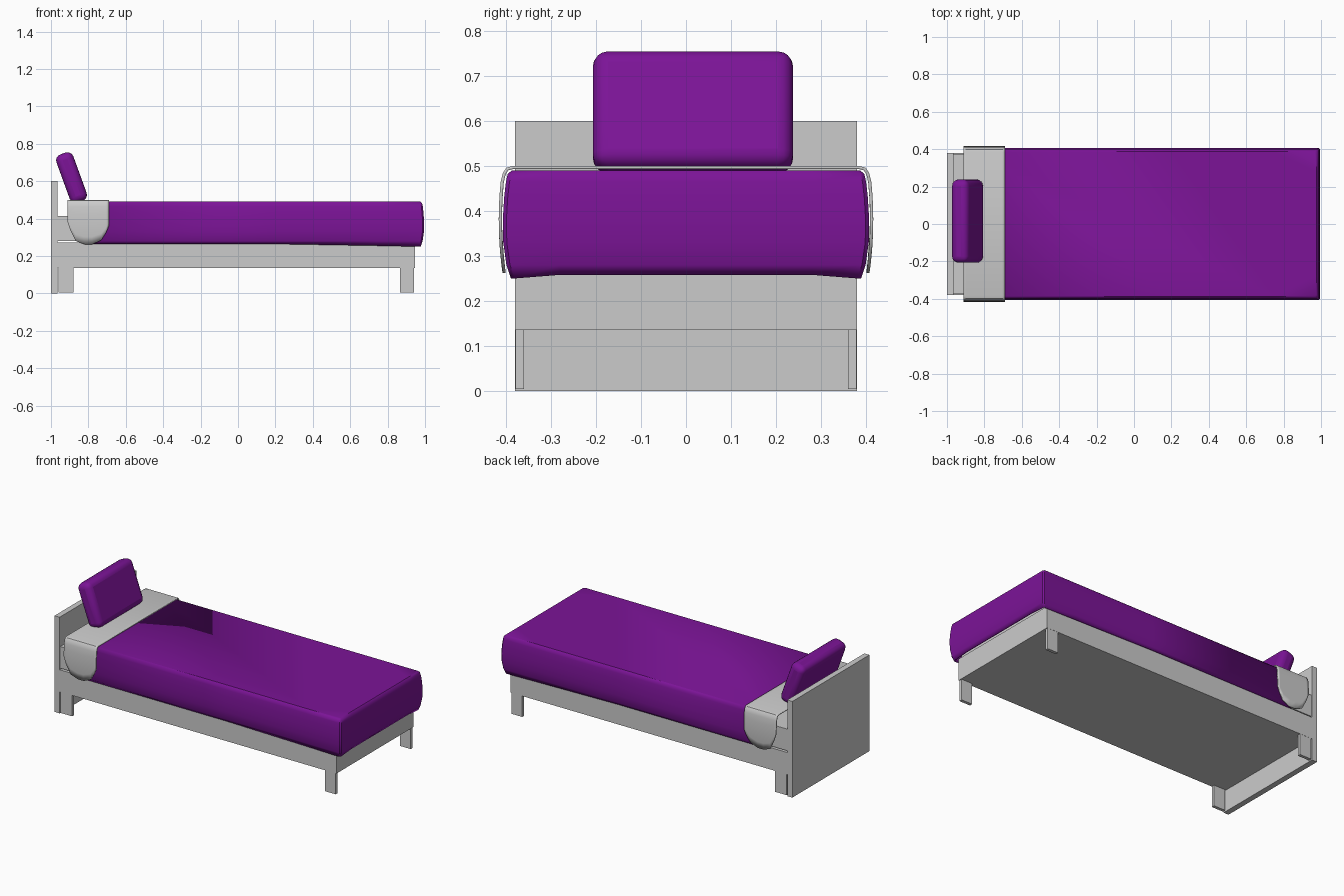
import bpy, bmesh, math

if "Cube" in bpy.data.objects:
    bpy.data.objects.remove(bpy.data.objects["Cube"])

purple = bpy.data.materials.new("purple_fabric")
purple.diffuse_color = (0.2, 0.007, 0.31, 1)
purple.use_nodes = True
purple.node_tree.nodes["Principled BSDF"].inputs["Base Color"].default_value = purple.diffuse_color


def box(name, x, y, z):
    """Box from (min, max) ranges."""
    lo, hi = zip(x, y, z)
    bpy.ops.mesh.primitive_cube_add(size=1, location=[(a + b) / 2 for a, b in zip(lo, hi)])
    ob = bpy.context.object
    ob.name = name
    ob.scale = [b - a for a, b in zip(lo, hi)]
    bpy.ops.object.transform_apply(location=False, rotation=False, scale=True)
    return ob


def smooth(ob, angle=40):
    bpy.ops.object.select_all(action='DESELECT')
    ob.select_set(True)
    bpy.context.view_layer.objects.active = ob
    bpy.ops.object.shade_smooth_by_angle(angle=math.radians(angle))


def cloth(name, rows, thickness, cap_last=False):
    """Skin rows of points into a sheet, then give it inward thickness."""
    bm = bmesh.new()
    vs = [[bm.verts.new(p) for p in r] for r in rows]
    for a, b in zip(vs, vs[1:]):
        for i in range(len(a) - 1):
            bm.faces.new((a[i], a[i + 1], b[i + 1], b[i]))
    if cap_last:
        bm.faces.new(vs[-1])
    bm.normal_update()
    # normals must point upward on the top faces
    if sum(f.normal.z * f.calc_area() for f in bm.faces) < 0:
        bmesh.ops.reverse_faces(bm, faces=bm.faces)
    me = bpy.data.meshes.new(name)
    bm.to_mesh(me)
    bm.free()
    ob = bpy.data.objects.new(name, me)
    bpy.context.collection.objects.link(ob)
    smooth(ob)
    mod = ob.modifiers.new("thickness", 'SOLIDIFY')
    mod.thickness = thickness
    mod.offset = -1
    return ob


# Wooden frame, headboard and thin corner legs
box("headboard", (-1.0, -0.965), (-0.38, 0.38), (0, 0.6))
box("bed_frame", (-0.965, 0.945), (-0.38, 0.38), (0.135, 0.272))
for end, x in (("head", (-0.96, -0.88)), ("foot", (0.865, 0.94))):
    for side, y in (("front", (-0.379, -0.36)), ("back", (0.36, 0.379))):
        box(f"{end}_{side}_leg", x, y, (0.004, 0.135))

# Mattress, mostly hidden under the covers
box("mattress", (-0.965, 0.93), (-0.375, 0.375), (0.28, 0.415))

# Blanket: U-shaped rings rising to a flat top, open below and at the head
levels = [(0.25, 0.018), (0.28, 0.008), (0.33, 0.001), (0.38, 0.0), (0.43, 0.003),
          (0.465, 0.007), (0.482, 0.011), (0.490, 0.020)]
rings = []
for k, (z, inset) in enumerate(levels):
    w, x1, r = 0.407 - inset, 0.995 - inset, 0.008
    path = [(-0.80, -w), (0.2, -w), (0.75, -w), (x1 - r, -w), (x1, r - w), (x1, -0.28),
            (x1, 0.28), (x1, w - r), (x1 - r, w), (0.75, w), (0.2, w), (-0.80, w)]
    ring = []
    for x, y in path:
        hem = z
        if k == 0:  # hem rises toward the head and in the middle of the foot end
            hem += 0.014 * min(1, (0.98 - x) / 0.7) if x < 0.9 else 0
            hem += 0.008 if abs(y) < 0.3 else 0
        ring.append((x, y, hem))
    rings.append(ring)
blanket = cloth("blanket", rings, 0.008, cap_last=True)
blanket.data.materials.append(purple)

# Turned-down sheet: strips across the bed with rounded hanging flaps
stations = [(-0.912, 0.385), (-0.897, 0.34), (-0.868, 0.28), (-0.82, 0.262),
            (-0.78, 0.262), (-0.73, 0.285), (-0.705, 0.325), (-0.69, 0.36)]
rows = []
for x, hem in stations:
    half = []
    for i in range(6):
        z = hem + (0.465 - hem) * i / 5
        half.append((0.416 - 0.6 * (z - 0.38) ** 2, z))
    half += [(0.407, 0.484), (0.399, 0.496), (0.385, 0.50)]
    rows.append([(x, -y, z) for y, z in half] + [(x, y, z) for y, z in reversed(half)])
cloth("folded_sheet", rows, 0.007)

# Pillow leaning against the headboard
pillow = box("pillow", (-0.938, -0.842), (-0.207, 0.238), (0.482, 0.756))
pillow.rotation_euler.y = math.radians(-20)
bev = pillow.modifiers.new("round", 'BEVEL')
bev.width = 0.034
bev.segments = 4
pillow.data.materials.append(purple)
smooth(pillow)
